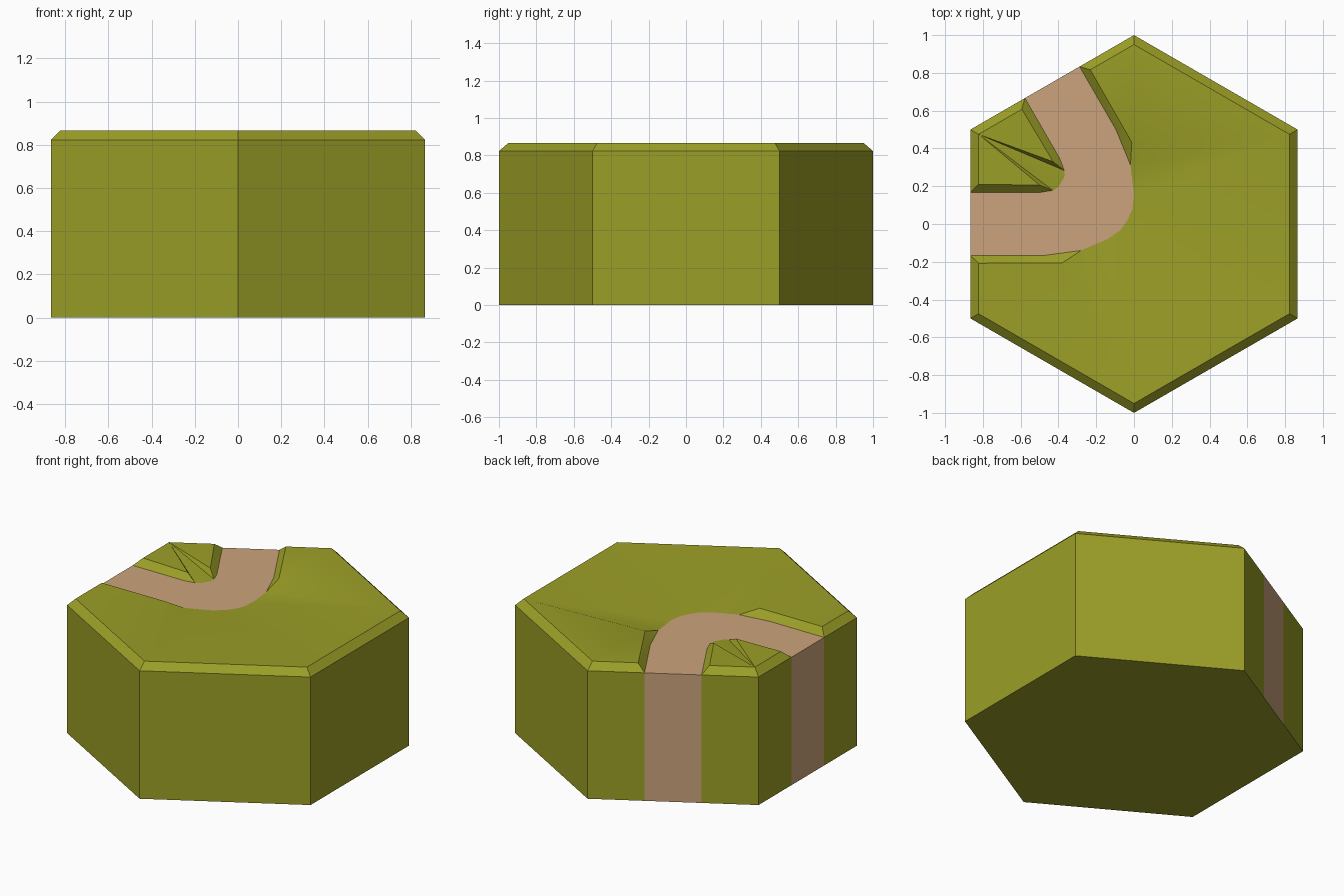
import bpy, bmesh, math
from mathutils import Vector

if "Cube" in bpy.data.objects:
    bpy.data.objects.remove(bpy.data.objects["Cube"])

R, TOP, LOW = 1.0, 0.866, 0.823      # hex radius, top height, road / bevel height
INSET = 0.95                         # bevelled top rim scale


def material(name, rgb):
    m = bpy.data.materials.new(name)
    m.diffuse_color = (*rgb, 1)
    m.use_nodes = True
    m.node_tree.nodes["Principled BSDF"].inputs["Base Color"].default_value = m.diffuse_color
    return m


def mirror(p):
    # reflect across the diagonal running through the 150 degree corner
    c, s = math.cos(math.radians(300)), math.sin(math.radians(300))
    return Vector((c * p[0] + s * p[1], s * p[0] - c * p[1], p[2]))


def build(name, faces, mat):
    # make every half-model face plus its mirrored twin, facing outward
    bm = bmesh.new()
    for f in faces:
        for pts in ([Vector(p) for p in f], [mirror(p) for p in f]):
            face = bm.faces.new([bm.verts.new(p) for p in pts])
            face.normal_update()
            if face.normal.dot(face.calc_center_median() - Vector((0, 0, 0.4))) < 0:
                face.normal_flip()
    bmesh.ops.remove_doubles(bm, verts=bm.verts, dist=0.0005)
    me = bpy.data.meshes.new(name)
    bm.to_mesh(me)
    bm.free()
    me.materials.append(mat)
    ob = bpy.data.objects.new(name, me)
    bpy.context.collection.objects.link(ob)
    bpy.ops.object.select_all(action='DESELECT')
    ob.select_set(True)
    bpy.context.view_layer.objects.active = ob
    bpy.ops.object.shade_smooth_by_angle(angle=math.radians(30))
    return ob


def corner(deg, r, z):
    a = math.radians(deg)
    return (r * math.cos(a), r * math.sin(a), z)


def wall(p, q):
    return [p, q, (q[0], q[1], 0), (p[0], p[1], 0)]


degs = (150, 210, 270, 330)
c150, c210, c270, c330 = [corner(d, R, LOW) for d in degs]
i150, i210, i270, i330 = [corner(d, INSET, TOP) for d in degs]

# road edges of one half, from the tile side to the diagonal
X = -0.866
outer = [(x, y, LOW) for x, y in ((X, -0.167), (-0.48, -0.167), (-0.28, -0.14),
         (-0.14, -0.08), (-0.07, -0.03), (-0.035, 0.0202))]
inner = [(x, y, LOW) for x, y in ((X, 0.167), (-0.5, 0.167), (-0.43, 0.178),
         (-0.4, 0.195), (-0.385, 0.2223))]
outA, outB = (-0.823, -0.208, TOP), (-0.38, -0.206, TOP)
inA, inB = (-0.823, 0.21, TOP), (-0.5, 0.206, 0.86)

grass = [
    # side walls and underside
    wall(c150, inner[0]), wall(outer[0], c210), wall(c210, c270), wall(c270, c330),
    [corner(d, R, 0) for d in degs],
    # bevelled rim
    [c150, inner[0], inA, i150], [outer[0], c210, i210, outA],
    [c210, c270, i270, i210], [c270, c330, i330, i270],
    # banks beside the straight road
    [outA, outer[0], outer[1], outB], [outB, outer[1], outer[2]],
    [inA, inner[0], inner[1], inB], [inB, inner[1], inner[2]],
    # outer meadow sloping down to the bend
    [outA, i210, outB], [i210, i270, outB], [outB, i270, outer[2]],
    [outer[2], i270, outer[3]], [outer[3], i270, outer[4]],
    [outer[4], i270, i330], [outer[4], i330, outer[5]],
    # inner corner meadow
    [inA, inB, i150], [inB, inner[2], i150],
    [inner[2], inner[3], i150], [inner[3], inner[4], i150],
]
# road surface plus its strip down the tile side
road = [outer + inner[::-1], wall(outer[0], inner[0])]

build("grass_tile", grass, material("olive green", (0.33, 0.345, 0.020)))
build("curved_road", road, material("sandy tan", (0.60, 0.37, 0.20)))
